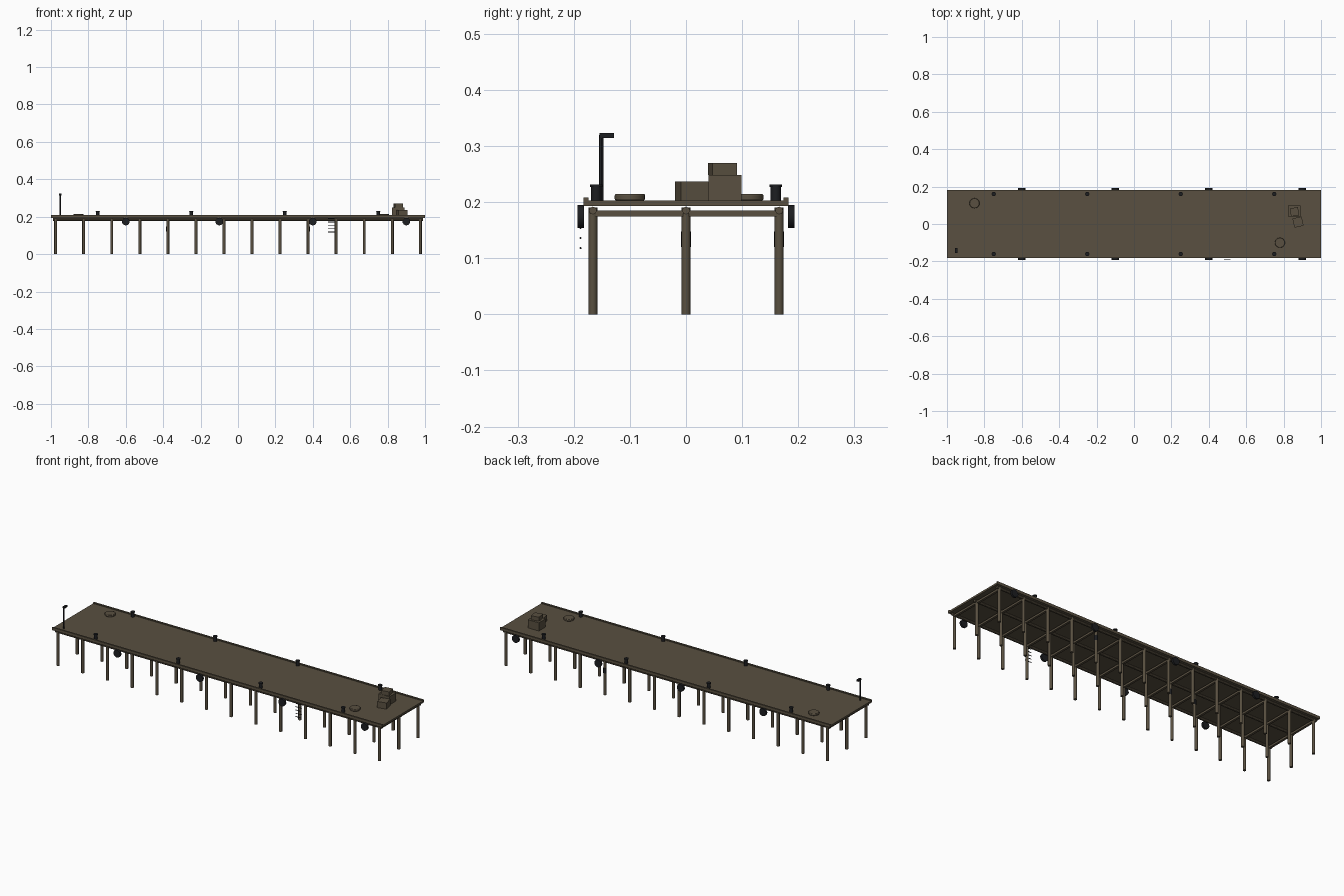
import bpy, math
from mathutils import Vector

if "Cube" in bpy.data.objects:
    bpy.data.objects.remove(bpy.data.objects["Cube"])


def material(name, col):
    m = bpy.data.materials.new(name)
    m.diffuse_color = (*col, 1)
    m.use_nodes = True
    m.node_tree.nodes["Principled BSDF"].inputs["Base Color"].default_value = m.diffuse_color
    return m


WOOD = material("weathered wood", (0.100, 0.080, 0.052))
DARK = material("dark iron", (0.012, 0.013, 0.015))


def finish(name, mat, smooth=False):
    o = bpy.context.object
    o.name = name
    o.data.materials.append(mat)
    if smooth:
        bpy.ops.object.shade_smooth_by_angle(angle=math.radians(40))
    return o


def box(name, mat, lo, hi, turn=0):
    lo, hi = Vector(lo), Vector(hi)
    bpy.ops.mesh.primitive_cube_add(size=1, location=(lo + hi) / 2,
                                    rotation=(0, 0, math.radians(turn)))
    bpy.context.object.scale = hi - lo
    return finish(name, mat)


def rod(name, mat, a, b, r, sides=12):
    a, b = Vector(a), Vector(b)
    bpy.ops.mesh.primitive_cylinder_add(vertices=sides, radius=r, depth=(b - a).length,
                                        location=(a + b) / 2)
    bpy.context.object.rotation_euler = (b - a).to_track_quat('Z', 'Y').to_euler()
    return finish(name, mat, True)


# deck and edge curbs
box("deck", WOOD, (-1, -0.175, 0.193), (1, 0.175, 0.203))
for s in (-1, 1):
    box("edge_curb", WOOD, (-1, s * 0.178 - 0.0045, 0.193), (1, s * 0.178 + 0.0045, 0.208))

# lengthwise logs, piles and cross beams
rows = (-0.166, 0, 0.166)
for y in rows:
    rod("stringer", WOOD, (-0.99, y, 0.185), (0.99, y, 0.185), 0.007, 8)
for i in range(14):
    x = -0.975 + 0.15 * i
    box("cross_beam", WOOD, (x - 0.006, -0.17, 0.174), (x + 0.006, 0.17, 0.185))
    for y in rows:
        rod("pile", WOOD, (x, y, 0), (x, y, 0.19), 0.008)

# dark wrappings on a few piles
for x, y in ((-0.375, 0), (-0.225, 0), (0.375, 0.166)):
    rod("pile_band", DARK, (x, y, 0.12), (x, y, 0.148), 0.0088)

# mooring bollards and side fenders
for s in (-1, 1):
    for i in range(4):
        x = -0.75 + 0.5 * i
        rod("bollard", DARK, (x, s * 0.16, 0.203), (x, s * 0.16, 0.228), 0.009)
        rod("bollard_cap", DARK, (x, s * 0.16, 0.227), (x, s * 0.16, 0.231), 0.0115)
        x += 0.15
        rod("fender", DARK, (x, s * 0.182, 0.174), (x, s * 0.193, 0.174), 0.0205, 16)

# ladder rungs
for i in range(5):
    z = 0.118 + 0.018 * i
    rod("ladder_rung", DARK, (0.48, -0.188, z), (0.517, -0.188, z), 0.0018, 8)

# lamp post with arm
rod("lamp_post", DARK, (-0.95, -0.151, 0.203), (-0.95, -0.151, 0.32), 0.004, 8)
box("lamp_arm", DARK, (-0.956, -0.154, 0.314), (-0.944, -0.128, 0.323))

# crates
box("large_crate", WOOD, (0.823, 0.04, 0.203), (0.89, 0.099, 0.248))
box("upper_crate", WOOD, (0.836, 0.043, 0.248), (0.88, 0.087, 0.27), 10)
box("small_crate", WOOD, (0.852, -0.015, 0.203), (0.902, 0.035, 0.237), 13)

# rope coils
for x, y in ((0.78, -0.1), (-0.853, 0.111)):
    o = rod("rope_coil", WOOD, (x, y, 0.203), (x, y, 0.2145), 0.027, 20)
    b = o.modifiers.new("round", 'BEVEL')
    b.width, b.segments = 0.0025, 2
